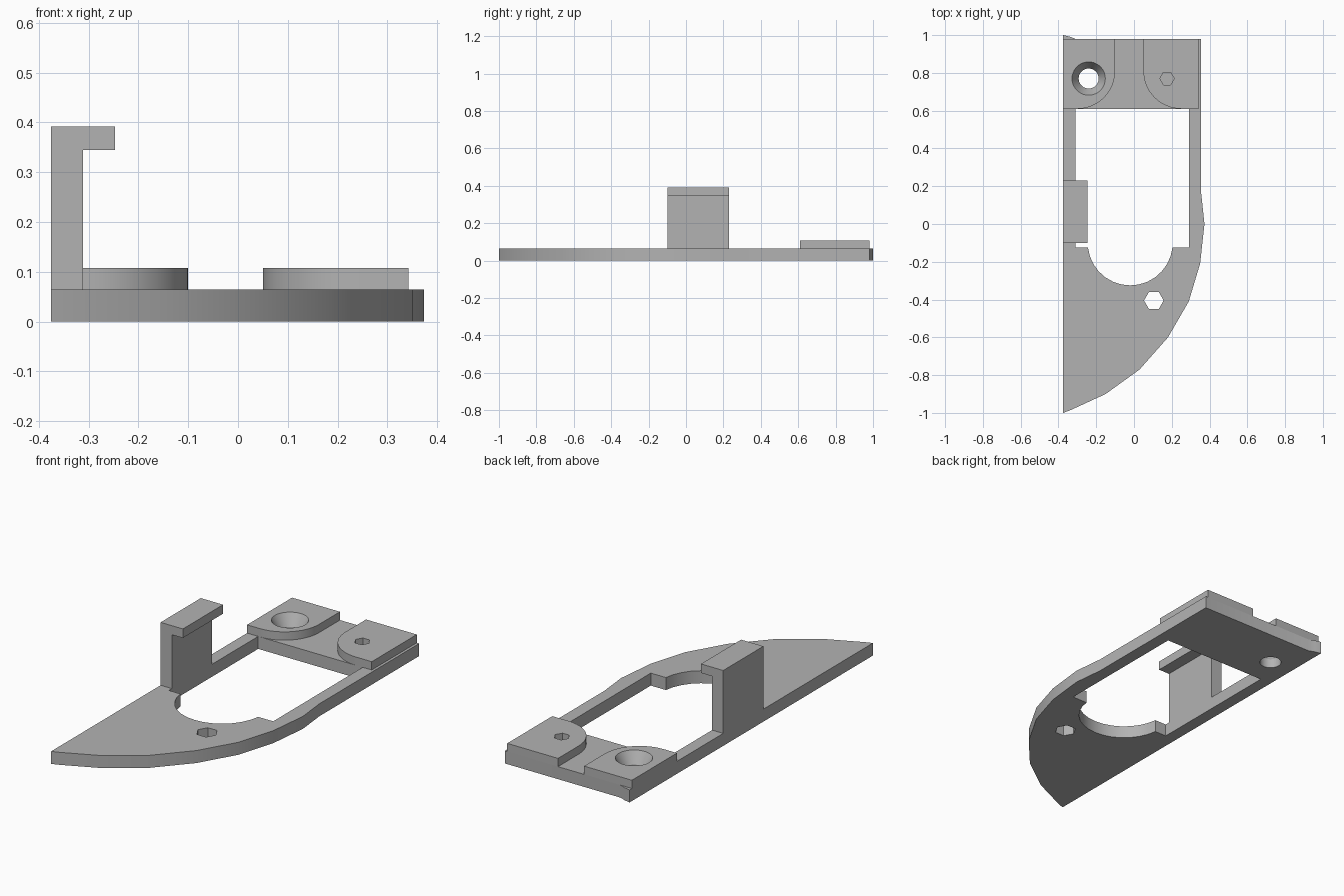
import bpy, bmesh
from math import sin, cos, radians

cube = bpy.data.objects.get("Cube")
if cube:
    bpy.data.objects.remove(cube, do_unlink=True)

grey = bpy.data.materials.new("plain grey")
grey.use_nodes = True
grey.diffuse_color = (0.45, 0.45, 0.45, 1)
grey.node_tree.nodes["Principled BSDF"].inputs["Base Color"].default_value = (0.45, 0.45, 0.45, 1)


def arc(cx, cy, r, start, end, n):
    """Points along a circular arc, angles in degrees."""
    angles = [radians(start + (end - start) * i / n) for i in range(n + 1)]
    return [(cx + r * cos(a), cy + r * sin(a)) for a in angles]


def add_object(name, bm):
    bmesh.ops.recalc_face_normals(bm, faces=bm.faces)
    mesh = bpy.data.meshes.new(name)
    bm.to_mesh(mesh)
    bm.free()
    obj = bpy.data.objects.new(name, mesh)
    bpy.context.collection.objects.link(obj)
    mesh.materials.append(grey)
    return obj


def prism(name, outline, z0, z1):
    """Extrude a plan outline from z0 up to z1."""
    bm = bmesh.new()
    face = bm.faces.new([bm.verts.new((x, y, z0)) for x, y in outline])
    top = bmesh.ops.extrude_face_region(bm, geom=[face])["geom"]
    verts = [v for v in top if isinstance(v, bmesh.types.BMVert)]
    bmesh.ops.translate(bm, verts=verts, vec=(0, 0, z1 - z0))
    return add_object(name, bm)


def cutter(name, outline, z0, z1):
    obj = prism(name, outline, z0, z1)
    obj.hide_render = True
    return obj


def finish(obj, cutters=()):
    """Cut the holes, then smooth the curved walls."""
    bpy.ops.object.select_all(action='DESELECT')
    bpy.context.view_layer.objects.active = obj
    obj.select_set(True)
    for c in cutters:
        mod = obj.modifiers.new("cut", 'BOOLEAN')
        mod.operation = 'DIFFERENCE'
        mod.solver = 'EXACT'
        mod.object = c
        bpy.ops.object.modifier_apply(modifier=mod.name)
    bpy.ops.object.shade_smooth_by_angle(angle=radians(30))


LEFT, BACK, THICK, PAD_TOP = -0.375, 0.98, 0.065, 0.108

# Cutters: large opening with rounded front, hexagon holes, countersunk hole
opening = cutter("opening_cutter",
                 [(0.29, 0.61), (-0.311, 0.61), (-0.311, -0.125)]
                 + arc(-0.02, -0.1, 0.225, 186.4, 353.6, 14)
                 + [(0.29, -0.125)], -0.1, 0.2)
front_hex = cutter("front_hex_cutter", arc(0.105, -0.405, 0.052, 0, 300, 5), -0.1, 0.2)
pad_hex = cutter("pad_hex_cutter", arc(0.175, 0.77, 0.038, 0, 300, 5), 0.03, 0.2)
bore = cutter("bore_cutter", arc(-0.24, 0.77, 0.053, 0, 350, 35), -0.1, 0.2)
sink = cutter("countersink_cutter", arc(-0.24, 0.77, 0.05, 0, 350, 35), 0.043, 0.128)
for v in sink.data.vertices:
    if v.co.z > 0.1:
        v.co.x = -0.24 + (v.co.x + 0.24) * 2
        v.co.y = 0.77 + (v.co.y - 0.77) * 2

# Base plate with a curved front edge and a small lip at the back corner
plate = prism("base_plate",
              [(LEFT, -1), (-0.335, -0.985), (-0.15, -0.9), (0.03, -0.77), (0.18, -0.6),
               (0.29, -0.41), (0.35, -0.21), (0.373, 0), (0.356, 0.16), (0.356, BACK),
               (-0.31, BACK), (-0.34, 0.992), (LEFT, 1)], 0, THICK)
finish(plate, [opening, front_hex, bore, sink])

# Raised pads, each with one rounded inner corner
bore_pad = prism("countersunk_pad",
                 [(LEFT, BACK), (LEFT, 0.61)] + arc(-0.3, 0.81, 0.2, 270, 360, 12)
                 + [(-0.1, BACK)], THICK, PAD_TOP)
finish(bore_pad, [bore, sink])
hex_pad = prism("hex_hole_pad",
                [(0.342, BACK), (0.342, 0.61)] + arc(0.25, 0.81, 0.2, 270, 180, 12)
                + [(0.05, BACK)], THICK, PAD_TOP)
finish(hex_pad, [pad_hex])

# Upright clip with an inward hook, drawn as a side profile
bm = bmesh.new()
profile = [(LEFT, THICK), (-0.311, THICK), (-0.311, 0.345), (-0.247, 0.345),
           (-0.247, 0.392), (LEFT, 0.392)]
face = bm.faces.new([bm.verts.new((x, -0.1, z)) for x, z in profile])
geom = bmesh.ops.extrude_face_region(bm, geom=[face])["geom"]
bmesh.ops.translate(bm, verts=[v for v in geom if isinstance(v, bmesh.types.BMVert)],
                    vec=(0, 0.33, 0))
finish(add_object("hook_clip", bm))

# Cutters are no longer needed
for c in (opening, front_hex, pad_hex, bore, sink):
    bpy.data.objects.remove(c, do_unlink=True)
